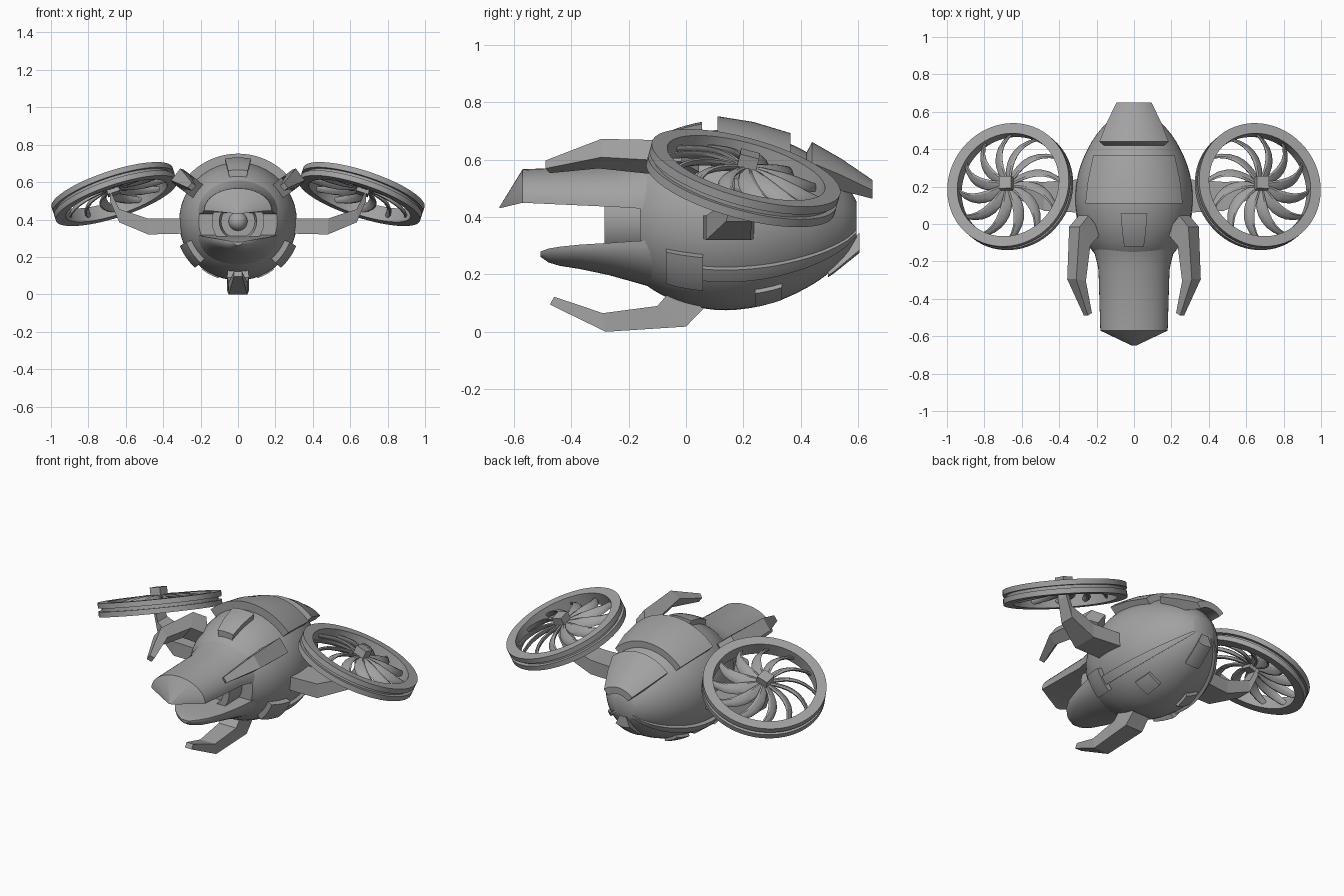
import bpy, bmesh
from math import sin, cos, pi, radians
from mathutils import Vector, Matrix

if "Cube" in bpy.data.objects:
    bpy.data.objects.remove(bpy.data.objects["Cube"])

CZ = 0.39  # height of the body axis
GREY = bpy.data.materials.new("dark_grey")
GREY.diffuse_color = (0.36, 0.36, 0.36, 1)
GREY.use_nodes = True
GREY.node_tree.nodes["Principled BSDF"].inputs["Base Color"].default_value = GREY.diffuse_color

def finish(name, bm, smooth=True):
    bmesh.ops.recalc_face_normals(bm, faces=bm.faces)
    me = bpy.data.meshes.new(name)
    bm.to_mesh(me)
    bm.free()
    me.materials.append(GREY)
    ob = bpy.data.objects.new(name, me)
    bpy.context.collection.objects.link(ob)
    if smooth:
        bpy.ops.object.select_all(action='DESELECT')
        ob.select_set(True)
        bpy.context.view_layer.objects.active = ob
        bpy.ops.object.shade_smooth_by_angle(angle=radians(30))

def loft(name, parts, mat=Matrix(), smooth=True, ring=False):
    """Skin each part (a list of equal closed loops), capping its ends or joining them in a ring."""
    bm = bmesh.new()
    for loops in parts:
        rows = [[bm.verts.new(mat @ Vector(p)) for p in lp] for lp in loops]
        n = len(rows[0])
        for a, b in zip(rows, rows[1:] + rows[:1] if ring else rows[1:]):
            for i in range(n):
                j = (i + 1) % n
                bm.faces.new((a[i], a[j], b[j], b[i]))
        if not ring:
            bm.faces.new(rows[0])
            bm.faces.new(rows[-1])
    finish(name, bm, smooth)

def around(y, r, a):
    return (r * cos(a), y, CZ + r * sin(a))

def revolve(name, prof, n=48):
    loft(name, [[[around(y, r, 2 * pi * i / n) for i in range(n)] for y, r in prof]])

def plate(name, secs, n=16):
    """Curved armour plate; sections are (y, inner r, outer r, centre deg, half deg)."""
    loops = []
    for y, ri, ro, c, h in secs:
        angs = [radians(c - h + 2 * h * i / n) for i in range(n + 1)]
        loops.append([around(y, ro, a) for a in angs] + [around(y, ri, a) for a in reversed(angs)])
    loft(name, [loops])

def spline(pts, steps):
    """Catmull-Rom through 2D points."""
    out = []
    p = [pts[0]] + pts + [pts[-1]]
    for k in range(1, len(p) - 2):
        a, b, c, d = (Vector(q) for q in p[k - 1:k + 3])
        for s in range(steps):
            t = s / steps
            out.append(tuple(0.5 * (2 * b + (c - a) * t + (2 * a - 5 * b + 4 * c - d) * t * t
                                    + (3 * b - a - 3 * c + d) * t ** 3)))
    return out + [pts[-1]]

# Egg-shaped body
PROF = spline([(-0.16, 0.21), (-0.1, 0.253), (0, 0.295), (0.14, 0.315), (0.3, 0.29),
               (0.45, 0.22), (0.55, 0.135), (0.595, 0.065)], 4)
revolve("body", PROF)

def body_r(y):
    for (a, ra), (b, rb) in zip(PROF, PROF[1:]):
        if a <= y <= b:
            return ra + (rb - ra) * (y - a) / (b - a)
    return PROF[-1][1]

def strip(name, y0, y1, lift, c, h0, h1, n=6):
    """Raised panel that follows the body surface."""
    secs = []
    for i in range(n + 1):
        y = y0 + (y1 - y0) * i / n
        r = body_r(y)
        secs.append((y, r - 0.02, r + lift, c, h0 + (h1 - h0) * i / n))
    plate(name, secs, 6)

# Eye in the front of the body
revolve("eye_housing", [(-0.14, 0.14), (-0.285, 0.14), (-0.285, 0.1), (-0.24, 0.09), (-0.24, 0.02)])
revolve("eye_lens", [(-0.235 - 0.05 * sin(t * pi / 16), 0.05 * cos(t * pi / 16) + 0.001) for t in range(9)], 24)

# Upper and lower beak
def arch(y, w, z, h, n=24):
    return [(w * cos(pi * i / n), y, z + h * sin(pi * i / n)) for i in range(n + 1)]
loft("upper_beak", [[arch(-0.1, 0.225, 0.43, 0.195), arch(-0.16, 0.21, 0.43, 0.175),
                     arch(-0.24, 0.19, 0.435, 0.145), arch(-0.57, 0.18, 0.45, 0.117),
                     arch(-0.65, 0.012, 0.431, 0.006)]])
loft("lower_beak", [[arch(y, w, z, -h) for y, w, z, h in
                     [(-0.1, 0.22, 0.32, 0.17), (-0.17, 0.205, 0.317, 0.147), (-0.27, 0.185, 0.31, 0.112),
                      (-0.37, 0.155, 0.304, 0.085), (-0.44, 0.115, 0.297, 0.067),
                      (-0.48, 0.075, 0.29, 0.048), (-0.508, 0.025, 0.28, 0.018)]]])

# Armour plates on the back and tail
plate("back_plate", [(0.11, 0.3, 0.362, 90, 46), (0.235, 0.29, 0.342, 90, 46), (0.365, 0.25, 0.303, 90, 46)], 24)
plate("tail_plate", [(0.42, 0.225, 0.235, 90, 43), (0.44, 0.21, 0.272, 90, 43),
                     (0.54, 0.14, 0.215, 90, 43), (0.65, 0.1, 0.14, 90, 42)], 24)
strip("top_panel", -0.12, 0.055, 0.035, 90, 11, 12)
plate("tail_clip", [(0.495, 0.15, 0.2, -90, 14), (0.515, 0.13, 0.187, -90, 15), (0.605, 0.05, 0.115, -90, 24)])
for side, flip in (("right", False), ("left", True)):
    m = lambda a: 180 - a if flip else a
    strip("side_block_" + side, -0.07, 0.06, 0.03, m(-35), 13, 12)
    strip("side_rib_" + side, 0.05, 0.595, 0.02, m(-36), 4.5, 4.5, 16)
    strip("belly_panel_" + side, 0.24, 0.335, 0.017, m(-62), 9, 9)

# Three bent legs around the body: (outer y, r), (inner y, r), half width
LEG = [(-0.475, 0.295, -0.46, 0.268, 0.022), (-0.28, 0.39, -0.29, 0.325, 0.05),
       (0.0, 0.372, -0.1, 0.3, 0.058), (0.06, 0.31, -0.03, 0.22, 0.055)]
for name, deg, dr, dy, k in (("leg_bottom", 0, 0, 0, 1), ("leg_upper_right", 127, 0.027, -0.015, 0.8),
                             ("leg_upper_left", -127, 0.027, -0.015, 0.8)):
    rot = Matrix.Translation((0, dy, CZ)) @ Matrix.Rotation(radians(-deg), 4, 'Y')
    loft(name, [[[(w * k, yo, -ro - dr), (-w * k, yo, -ro - dr), (-w * k, yi, -ri - dr), (w * k, yi, -ri - dr)]
                 for yo, ro, yi, ri, w in LEG]], rot, False)

# Rotors: grooved ring, swept blades, hub, support arm
RING = [(0.285, -0.04), (0.341, -0.04), (0.341, -0.01), (0.322, -0.01), (0.322, 0.008),
        (0.341, 0.008), (0.341, 0.038), (0.285, 0.038)]

def blade(k, count=12):
    loops = []
    for s in range(9):
        t = s / 8
        r = 0.025 + 0.27 * t
        a = 2 * pi * k / count + 0.5 * t * t
        chord = 0.012 + 0.02 * sin(pi * min(1, t * 0.85 + 0.1))
        c = Vector((r * cos(a), r * sin(a), 0.045 * (1 - t * t) - 0.01))
        tan = Vector((-sin(a), cos(a), 0))
        pitch = radians(35)
        u = tan * cos(pitch) + Vector((0, 0, sin(pitch)))
        v = Vector((0, 0, cos(pitch))) - tan * sin(pitch)
        loops.append([c + u * chord * cos(q * pi / 4) + v * 0.011 * sin(q * pi / 4) for q in range(8)])
    return loops

def box(w, z0, z1):
    return [[(w, w, z), (-w, w, z), (-w, -w, z), (w, -w, z)] for z in (z0, z1)]

tilt = Vector((0, 0, 1)).rotation_difference(Vector((0.33, 0.28, 1))).to_matrix().to_4x4()
ARM = [(0.27, 0.06, 0.24, 0.325, 0.405), (0.48, 0.07, 0.225, 0.32, 0.405),
       (0.635, 0.14, 0.23, 0.385, 0.455), (0.685, 0.17, 0.24, 0.5, 0.56)]
for side, sx in (("right", 1), ("left", -1)):
    flip = Matrix.Scale(sx, 4, (1, 0, 0))
    mat = flip @ Matrix.Translation((0.662, 0.2, 0.537)) @ tilt
    loft("rotor_ring_" + side, [[[(r * cos(i * pi / 32), r * sin(i * pi / 32), z) for r, z in RING]
                                 for i in range(64)]], mat, True, True)
    loft("rotor_blades_" + side, [blade(k) for k in range(12)], mat)
    loft("rotor_hub_" + side, [box(0.034, 0.0, 0.092)], mat, False)
    loft("rotor_arm_" + side, [[[(x, y0, z0), (x, y1, z0), (x, y1, z1), (x, y0, z1)]
                                for x, y0, y1, z0, z1 in ARM]], flip, False)
